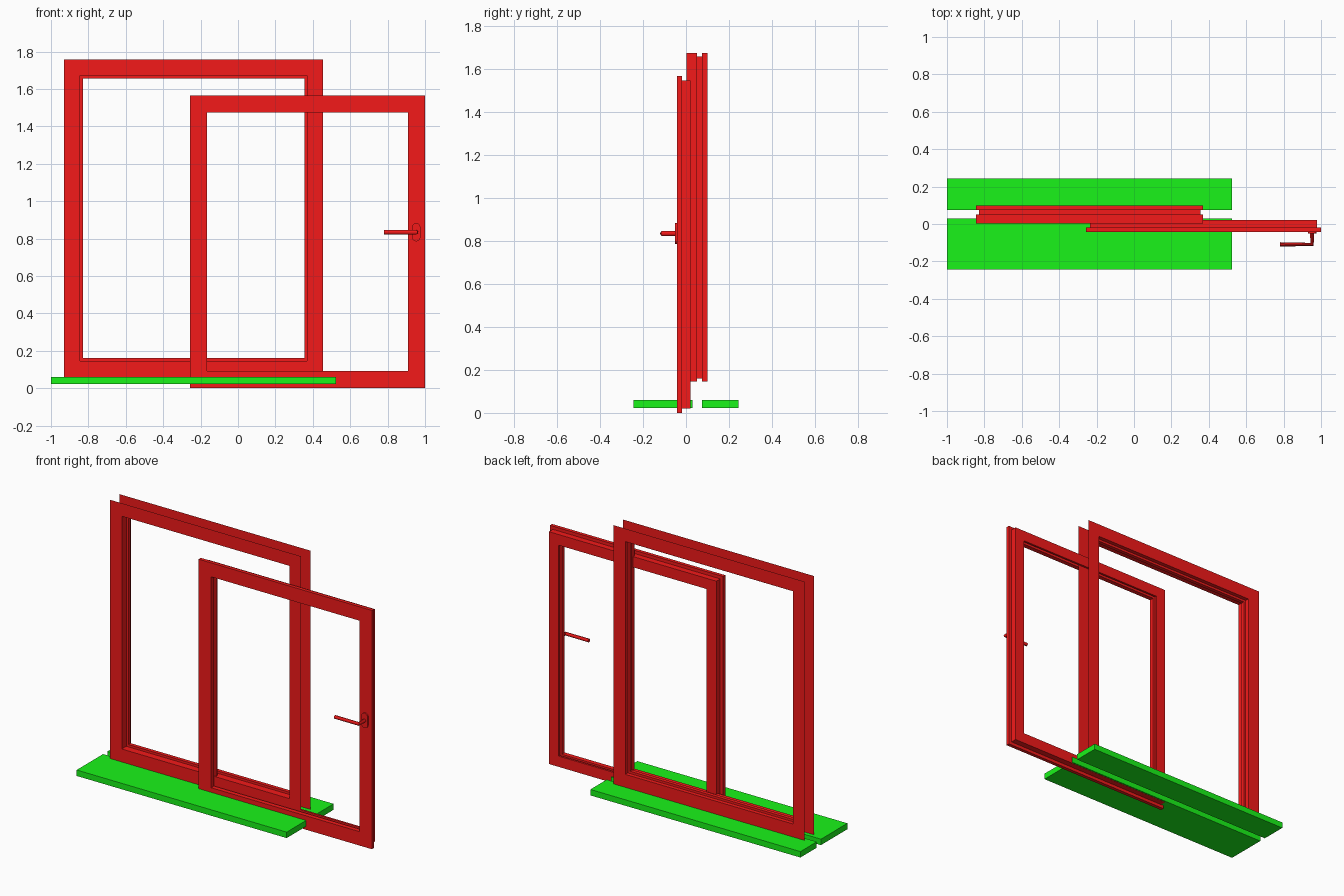
import bpy, bmesh, math

if "Cube" in bpy.data.objects:
    bpy.data.objects.remove(bpy.data.objects["Cube"])


def material(name, color):
    m = bpy.data.materials.new(name)
    m.diffuse_color = color
    m.use_nodes = True
    m.node_tree.nodes["Principled BSDF"].inputs["Base Color"].default_value = m.diffuse_color
    return m


RED = material("red_paint", (0.9, 0.01, 0.01, 1))
GREEN = material("green_paint", (0.01, 0.9, 0.01, 1))


def finish(name, bm, mat):
    bmesh.ops.recalc_face_normals(bm, faces=bm.faces)
    me = bpy.data.meshes.new(name)
    bm.to_mesh(me)
    bm.free()
    me.materials.append(mat)
    ob = bpy.data.objects.new(name, me)
    bpy.context.collection.objects.link(ob)
    return ob


def box(name, x0, x1, y0, y1, z0, z1, mat):
    bm = bmesh.new()
    bmesh.ops.create_cube(bm, size=1)
    for v in bm.verts:
        v.co = ((x0 + x1) / 2 + v.co.x * (x1 - x0),
                (y0 + y1) / 2 + v.co.y * (y1 - y0),
                (z0 + z1) / 2 + v.co.z * (z1 - z0))
    return finish(name, bm, mat)


def frame(name, x0, x1, z0, z1, profile, closed, mat):
    """Mitred rectangular frame from a profile of (inset, y) points."""
    bm = bmesh.new()
    rings = [[bm.verts.new(p) for p in ((x0 + d, y, z0 + d), (x1 - d, y, z0 + d),
                                        (x1 - d, y, z1 - d), (x0 + d, y, z1 - d))]
             for d, y in profile]
    pairs = list(zip(rings, rings[1:]))
    if closed:
        pairs.append((rings[-1], rings[0]))
    for a, b in pairs:
        for i in range(4):
            j = (i + 1) % 4
            bm.faces.new((a[i], a[j], b[j], b[i]))
    return finish(name, bm, mat)


# Inner and outer sill boards
box("front_sill", -1.0, 0.523, -0.243, 0.03, 0.022, 0.061, GREEN)
box("back_sill", -1.0, 0.523, 0.074, 0.243, 0.022, 0.061, GREEN)

# Fixed frame: thin front and back facings joined by a stepped lining
frame("fixed_frame", -0.93, 0.455, 0.061, 1.757,
      [(0, 0.003), (0.085, 0.003), (0.085, 0.05), (0.1, 0.05),
       (0.1, 0.074), (0.085, 0.074), (0.085, 0.1), (0, 0.1)], False, RED)

# Moving sash: front lip, narrower body, glazing groove inside
frame("sash", -0.256, 1.0, 0.0, 1.565,
      [(0, -0.042), (0.091, -0.042), (0.091, -0.012), (0.076, -0.012),
       (0.076, 0.008), (0.091, 0.008), (0.091, 0.021), (0.021, 0.021),
       (0.021, -0.019), (0, -0.019)], True, RED)

# Handle plate with rounded ends
bm = bmesh.new()
r, cx, cz, half = 0.022, 0.953, 0.834, 0.027
outline = []
for s, start in ((1, 0), (-1, math.pi)):
    for i in range(9):
        a = start + math.pi * i / 8
        outline.append(bm.verts.new((cx + r * math.cos(a), -0.051,
                                     cz + s * half + r * math.sin(a))))
face = bm.faces.new(outline)
ext = bmesh.ops.extrude_face_region(bm, geom=[face])
for v in ext["geom"]:
    if isinstance(v, bmesh.types.BMVert):
        v.co.y = -0.042
finish("handle_plate", bm, RED)

# Handle lever: round bar bent at a right angle
cu = bpy.data.curves.new("handle_lever", "CURVE")
cu.dimensions = "3D"
cu.bevel_depth = 0.0115
cu.bevel_resolution = 3
cu.use_fill_caps = True
sp = cu.splines.new("POLY")
path = [(0.952, -0.045, cz), (0.952, -0.109, cz), (0.78, -0.109, cz)]
sp.points.add(len(path) - 1)
for p, co in zip(sp.points, path):
    p.co = (*co, 1)
cu.materials.append(RED)
lever = bpy.data.objects.new("handle_lever", cu)
bpy.context.collection.objects.link(lever)
bpy.context.view_layer.objects.active = lever
lever.select_set(True)
bpy.ops.object.convert(target="MESH")
bpy.ops.object.shade_smooth_by_angle(angle=math.radians(40))
